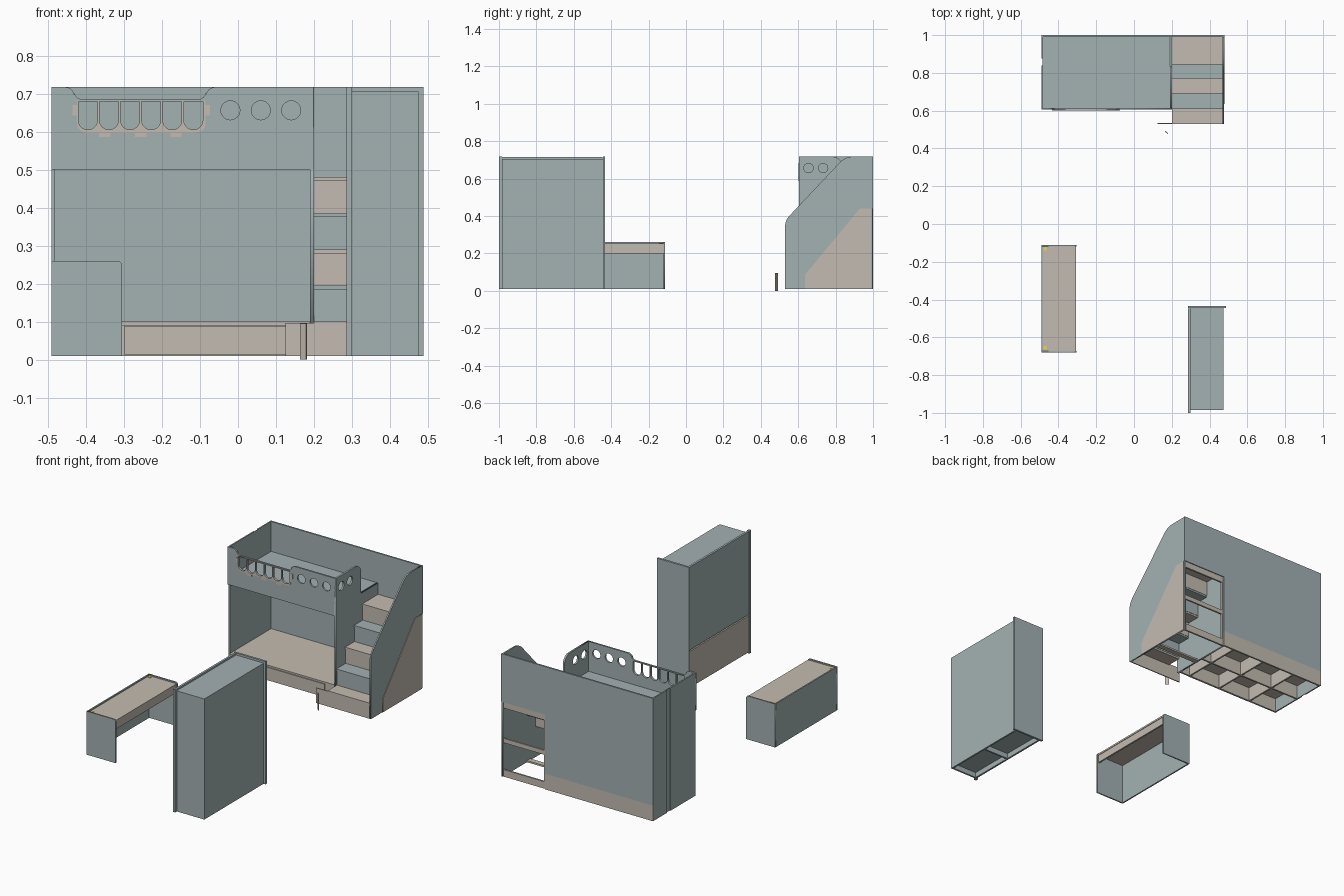
import bpy
from math import sin, cos, pi, radians

if "Cube" in bpy.data.objects:
    bpy.data.objects.remove(bpy.data.objects["Cube"])


def mat(name, r, g, b):
    m = bpy.data.materials.new(name)
    m.diffuse_color = (r, g, b, 1)
    m.use_nodes = True
    m.node_tree.nodes["Principled BSDF"].inputs["Base Color"].default_value = m.diffuse_color
    return m


GREY = mat("grey_blue", 0.37, 0.44, 0.45)
BEIGE = mat("beige", 0.55, 0.50, 0.44)
YELLOW = mat("yellow", 0.85, 0.65, 0.08)


def box(name, x, y, z, m=GREY):
    """Board given by its min/max along each axis."""
    v = [(a, b, c) for a in x for b in y for c in z]
    f = [(0, 1, 3, 2), (4, 6, 7, 5), (0, 4, 5, 1), (2, 3, 7, 6), (0, 2, 6, 4), (1, 5, 7, 3)]
    me = bpy.data.meshes.new(name)
    me.from_pydata(v, [], f)
    me.materials.append(m)
    ob = bpy.data.objects.new(name, me)
    bpy.context.collection.objects.link(ob)
    return ob


def arc(cx, cy, r, a0, a1, n=8):
    return [(cx + r * cos(radians(a0 + (a1 - a0) * i / n)),
             cy + r * sin(radians(a0 + (a1 - a0) * i / n))) for i in range(n + 1)]


def panel(name, loops, side, a, b, m=GREY):
    """Flat board from an outline plus hole loops. side 'x': loops are (y, z); side 'y': loops are (x, z)."""
    cu = bpy.data.curves.new(name, 'CURVE')
    cu.dimensions = '2D'
    cu.fill_mode = 'BOTH'
    cu.extrude = (b - a) / 2
    for loop in loops:
        s = cu.splines.new('POLY')
        s.points.add(len(loop) - 1)
        for p, (u, w) in zip(s.points, loop):
            p.co = (u, w, 0, 1)
        s.use_cyclic_u = True
    cu.materials.append(m)
    ob = bpy.data.objects.new(name, cu)
    bpy.context.collection.objects.link(ob)
    mid = (a + b) / 2
    if side == 'x':
        ob.location, ob.rotation_euler = (mid, 0, 0), (pi / 2, 0, pi / 2)
    else:
        ob.location, ob.rotation_euler = (0, mid, 0), (pi / 2, 0, 0)
    bpy.ops.object.select_all(action='DESELECT')
    ob.select_set(True)
    bpy.context.view_layer.objects.active = ob
    bpy.ops.object.convert(target='MESH')
    return ob


def circle(cx, cy, r):
    return arc(cx, cy, r, 0, 345, 23)


B, T = 0.01, 0.717      # bottom and top of the furniture

# --- Bunk bed shell ---
box("bed_back_panel", (-0.49, 0.2), (0.99, 1.0), (0.1, T))
box("stair_back_panel", (0.2, 0.478), (0.99, 1.0), (0.44, T))
box("bed_end_rear", (-0.49, -0.482), (0.875, 0.99), (B, T))
box("bed_end_front", (-0.49, -0.482), (0.615, 0.84), (B, T))
box("bed_end_groove", (-0.485, -0.482), (0.84, 0.875), (B, T))
box("upper_deck", (-0.482, 0.19), (0.615, 0.99), (0.50, 0.545))

# Front guard with dipped rail, U-shaped windows and round holes
guard = ([(-0.49, 0.50), (0.198, 0.50), (0.198, T)] + arc(-0.06, 0.692, 0.025, 90, 170)
         + arc(-0.105, 0.705, 0.02, 0, -90)
         + arc(-0.41, 0.705, 0.02, -90, -180) + arc(-0.455, 0.692, 0.025, 10, 90) + [(-0.49, T)])
windows = []
for i in range(6):
    c = -0.395 + 0.0555 * i
    windows.append([(c + 0.025, 0.679)] + arc(c, 0.63, 0.025, 0, -180, 12) + [(c - 0.025, 0.679)])
portholes = [circle(x, 0.656, 0.025) for x in (-0.02, 0.06, 0.14)]
panel("front_guard", [guard] + windows + portholes, 'y', 0.605, 0.615)

# Beige window surround with small tabs
frame = ([(-0.085, 0.682)] + arc(-0.11, 0.622, 0.025, 0, -90)
         + arc(-0.398, 0.622, 0.025, -90, -180) + [(-0.423, 0.682)])
panel("window_surround", [frame] + windows, 'y', 0.602, 0.6055, BEIGE)
for i, (x, z) in enumerate([(-0.429, 0.656), (-0.079, 0.656), (-0.35, 0.592), (-0.256, 0.592), (-0.163, 0.592)]):
    w, h = (0.006, 0.014) if i < 2 else (0.015, 0.006)
    box("surround_tab", (x - w, x + w), (0.602, 0.6055), (z - h, z + h), BEIGE)

# End guard beside the stairs
end = ([(0.605, B), (0.99, B), (0.99, 0.545), (0.835, 0.545)]
       + arc(0.785, 0.667, 0.05, 0, 90) + [(0.605, T)])
panel("bed_end_guard", [end, circle(0.655, 0.656, 0.025), circle(0.733, 0.656, 0.025)], 'x', 0.19, 0.2)

# --- Lower bunk base ---
box("lower_deck", (-0.482, 0.19), (0.61, 0.99), (0.09, 0.10), BEIGE)
box("base_front", (-0.482, 0.19), (0.615, 0.625), (B, 0.09), BEIGE)
box("drawer_front", (-0.30, 0.125), (0.608, 0.615), (0.014, 0.088), BEIGE)
box("base_back", (-0.49, 0.2), (0.99, 1.0), (B, 0.10), BEIGE)
box("base_middle_rail", (-0.482, 0.19), (0.80, 0.81), (B, 0.09), BEIGE)
for x in (-0.30, -0.085, 0.125):
    box("base_divider", (x - 0.005, x + 0.005), (0.625, 0.99), (B, 0.09), BEIGE)

# --- Staircase ---
ys = [0.53, 0.61, 0.69, 0.77, 0.845, 0.99]
for i in range(5):
    m = BEIGE if i % 2 == 0 else GREY
    z = 0.10 + 0.095 * i
    box("stair_tread", (0.2, 0.468), (ys[i], ys[i + 1] + (0.01 if i < 4 else 0)), (z - 0.01, z), m)
    if i:
        box("stair_riser", (0.2, 0.468), (ys[i] + 0.005, ys[i] + 0.012), (z - 0.095, z - 0.01), m)
box("first_riser", (0.125, 0.468), (0.53, 0.536), (B, 0.09), BEIGE)
box("first_riser_wing_cap", (0.125, 0.2), (0.53, 0.536), (0.09, 0.097), BEIGE)
side = ([(0.53, B), (0.998, B), (0.998, T)] + arc(0.89, 0.627, 0.09, 90, 139)
        + arc(0.61, 0.345, 0.08, 139, 180) + [(0.53, B)])[:-1]
panel("stair_side_panel", [side], 'x', 0.468, 0.476)
panel("stair_side_cladding", [[(0.635, B), (0.99, B), (0.99, 0.44), (0.93, 0.44), (0.635, 0.085)]],
      'x', 0.476, 0.479, BEIGE)
# Open frame at the back of the stairs
for z0, z1 in ((0.405, 0.44), (0.205, 0.23), (B, 0.05)):
    box("stair_back_rail", (0.2, 0.468), (0.985, 0.995), (z0, z1), BEIGE)
box("stair_back_post", (0.2, 0.21), (0.985, 0.995), (B, 0.44), BEIGE)
box("stair_floor_rail", (0.2, 0.468), (0.75, 0.78), (B, 0.02), BEIGE)

# Small upright strip in front of the stairs
strip = box("upright_strip", (-0.010, 0.010), (-0.002, 0.002), (0, 0.095), BEIGE)
strip.location = (0.172, 0.485, 0)
strip.rotation_euler[2] = radians(-40)

# --- Desk ---
desk_end = [(-0.49, B), (-0.305, B)] + arc(-0.317, 0.248, 0.012, 0, 90) + [(-0.49, 0.26)]
panel("desk_end_front", [desk_end], 'y', -0.68, -0.672)
panel("desk_end_back", [desk_end], 'y', -0.12, -0.112)
box("desk_back_panel", (-0.49, -0.482), (-0.672, -0.12), (B, 0.26))
box("desk_top", (-0.482, -0.307), (-0.672, -0.12), (0.243, 0.253), BEIGE)
box("desk_apron", (-0.32, -0.31), (-0.672, -0.12), (0.20, 0.243), BEIGE)
for y in (-0.655, -0.132):
    bpy.ops.mesh.primitive_cylinder_add(vertices=16, radius=0.01, depth=0.004, location=(-0.47, y, 0.254))
    bpy.context.object.name = "desk_cable_cap"
    bpy.context.object.data.materials.append(YELLOW)

# --- Wardrobe ---
box("wardrobe_back_board", (0.285, 0.488), (-0.445, -0.433), (B, T))
box("wardrobe_edge_board", (0.285, 0.30), (-1.0, -0.985), (B, T))
box("wardrobe_door", (0.287, 0.299), (-0.985, -0.447), (0.237, T - 0.002))
box("wardrobe_drawer_front", (0.287, 0.299), (-0.985, -0.447), (0.02, 0.23), BEIGE)
box("wardrobe_outer_side", (0.465, 0.475), (-0.985, -0.445), (B, 0.705))
box("wardrobe_front_side", (0.299, 0.465), (-0.985, -0.975), (B, 0.705))
box("wardrobe_top", (0.299, 0.465), (-0.975, -0.445), (0.695, 0.705))
box("wardrobe_floor", (0.299, 0.465), (-0.975, -0.445), (0.04, 0.05))
box("wardrobe_plinth", (0.299, 0.309), (-0.975, -0.445), (B, 0.04))
box("wardrobe_base_divider", (0.309, 0.465), (-0.715, -0.705), (B, 0.04))
